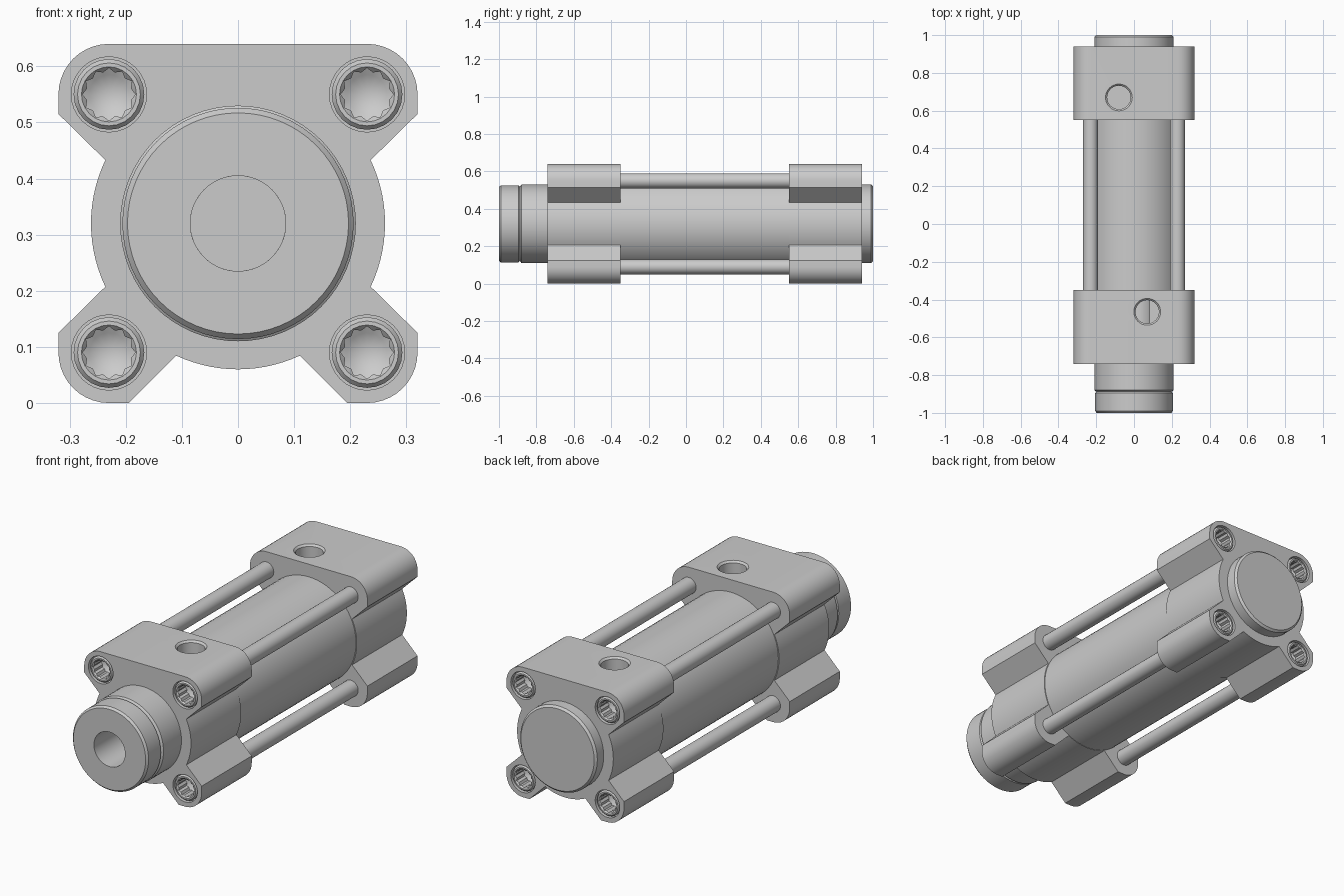
import bpy, bmesh
from math import sin, cos, radians, pi
from mathutils import Matrix

if "Cube" in bpy.data.objects:
    bpy.data.objects.remove(bpy.data.objects["Cube"])

AXIS = 0.32            # height of the cylinder axis
ROD = 0.23             # tie rod offset from the axis
STAR = "star"


def finish(bm, name, angle=30):
    bmesh.ops.remove_doubles(bm, verts=bm.verts, dist=1e-5)
    bmesh.ops.recalc_face_normals(bm, faces=bm.faces)
    me = bpy.data.meshes.new(name)
    bm.to_mesh(me)
    bm.free()
    ob = bpy.data.objects.new(name, me)
    bpy.context.collection.objects.link(ob)
    smooth(ob, angle)
    return ob


def smooth(ob, angle=30):
    bpy.ops.object.select_all(action='DESELECT')
    bpy.context.view_layer.objects.active = ob
    ob.select_set(True)
    bpy.ops.object.shade_smooth_by_angle(angle=radians(angle))


def lathe(name, profile, seg=48, matrix=Matrix.Translation((0, 0, AXIS))):
    """Revolve (radius, y[, STAR]) points about the y axis."""
    bm = bmesh.new()
    rings = []
    for r, y, *star in profile:
        ring = []
        for i in range(seg):
            k = r * 0.86 if star and i % 2 else r
            a = 2 * pi * i / seg
            ring.append(bm.verts.new(matrix @ Matrix.Translation((k * cos(a), y, k * sin(a))).translation))
        rings.append(ring)
    for a, b in zip(rings, rings[1:]):
        for i in range(seg):
            j = (i + 1) % seg
            bm.faces.new((a[i], a[j], b[j], b[i]))
    return finish(bm, name)


def arc(cx, cz, r, a0, a1, n):
    return [(cx + r * cos(radians(a0 + (a1 - a0) * i / n)),
             cz + r * sin(radians(a0 + (a1 - a0) * i / n))) for i in range(n + 1)]


def cut(ob, cutter):
    cutter.hide_render = True
    mod = ob.modifiers.new("cut", 'BOOLEAN')
    mod.operation, mod.solver, mod.object = 'DIFFERENCE', 'EXACT', cutter
    bpy.context.view_layer.objects.active = ob
    bpy.ops.object.modifier_apply(modifier=mod.name)
    bpy.data.objects.remove(cutter)


# End cap outline: right half, then mirrored
half = (arc(0.23, 0.55, 0.09, 90, 0, 10) + [(0.32, 0.515)]
        + arc(0, AXIS, 0.262, 25.5, -25.5, 14) + [(0.32, 0.125)]
        + arc(0.23, 0.09, 0.09, 0, -90, 10) + [(0.195, 0)]
        + arc(0, AXIS, 0.26, -65, -90, 7))
outline = half + [(-x, z) for x, z in half[-2::-1]]
corners = [(sx * ROD, AXIS + sz * ROD) for sx in (-1, 1) for sz in (-1, 1)]


def end_cap(name, y0, y1, outer, port_x, port_y, port_bottom):
    bm = bmesh.new()
    face = bm.faces.new([bm.verts.new((x, y0, z)) for x, z in outline])
    ext = bmesh.ops.extrude_face_region(bm, geom=[face])['geom']
    bmesh.ops.translate(bm, vec=(0, y1 - y0, 0),
                        verts=[v for v in ext if isinstance(v, bmesh.types.BMVert)])
    cap = finish(bm, name)
    # Counterbores for the bolt heads
    for x, z in corners:
        cut(cap, lathe("cutter", [(0, outer - 0.11), (0.067, outer - 0.11),
                                  (0.067, outer + 0.11), (0, outer + 0.11)], 32,
                       Matrix.Translation((x, 0, z))))
    # Countersunk air port on top
    up = Matrix.Translation((port_x, port_y, 0)) @ Matrix.Rotation(pi / 2, 4, 'X')
    cut(cap, lathe("cutter", [(0, port_bottom), (0.062, port_bottom), (0.062, 0.631),
                              (0.08, 0.649), (0, 0.649)], 32, up))
    return cap


front_cap = end_cap("front_cap", -0.74, -0.35, -0.74, 0.07, -0.465, 0.34)
cut(front_cap, lathe("cutter", [(0, -0.8), (0.085, -0.8), (0.085, -0.38), (0, -0.38)]))
rear_cap = end_cap("rear_cap", 0.55, 0.94, 0.94, -0.08, 0.67, 0.42)
for cap in (front_cap, rear_cap):
    smooth(cap)

# Barrel between the caps
lathe("barrel", [(0, -0.36), (0.258, -0.36), (0.258, 0.56), (0, 0.56)], 64)

# Front nose with groove and bore
lathe("front_nose", [(0.085, -0.74), (0.085, -1), (0.197, -1), (0.206, -0.99),
                     (0.206, -0.895), (0.199, -0.888), (0.21, -0.88),
                     (0.21, -0.74), (0.085, -0.74)], 64)

# Rear boss
lathe("rear_boss", [(0, 0.93), (0.21, 0.93), (0.21, 0.99), (0.2, 1), (0, 1)], 64)

# Tie rods with twelve-point socket heads at both ends
end = [(0, -0.645), (0.035, -0.665), (0.047, -0.67, STAR), (0.047, -0.732, STAR),
       (0.049, -0.738), (0.056, -0.738), (0.063, -0.73), (0.063, -0.64),
       (0.04, -0.64)]
profile = end + [(p[0], 0.2 - p[1], *p[2:]) for p in reversed(end)]
for i, (x, z) in enumerate(corners):
    lathe(f"tie_rod_{i + 1}", profile, 24, Matrix.Translation((x, 0, z)))
